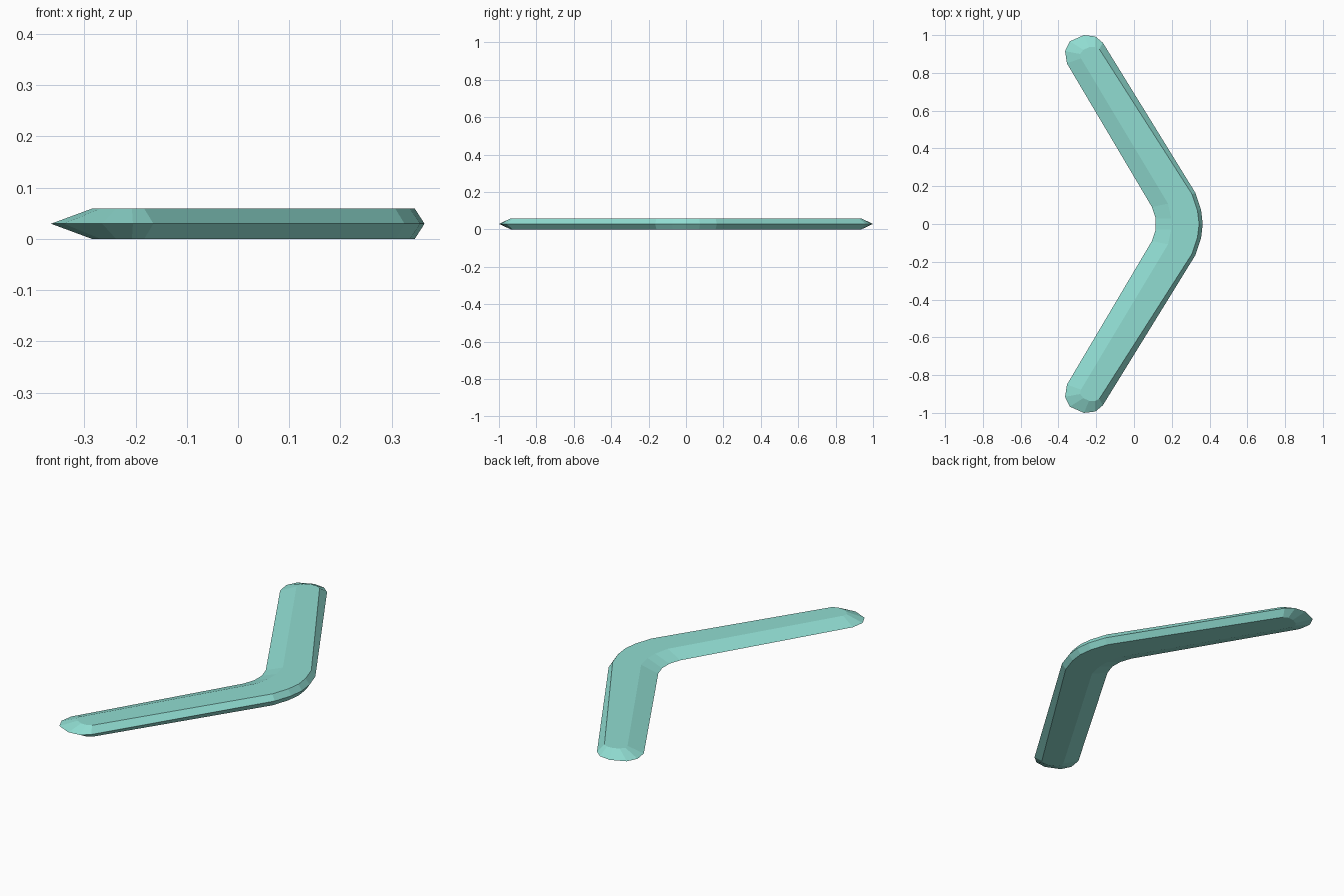
import bpy, bmesh

if "Cube" in bpy.data.objects:
    bpy.data.objects.remove(bpy.data.objects["Cube"])

H = 0.059  # total thickness

# Half outline (y >= 0) from the outer bend, around the tip, to the inner bend
rim = [(0.364, 0), (0.355, 0.075), (0.325, 0.165), (-0.165, 0.96), (-0.205, 0.993),
       (-0.265, 1.0), (-0.34, 0.967), (-0.365, 0.915), (-0.355, 0.85),
       (0.095, 0.09), (0.115, 0.03)]
# Matching border of the flat faces: narrow outer bevel, wide inner bevel
flat = [(0.345, 0), (0.336, 0.07), (0.307, 0.158), (-0.183, 0.925), (-0.207, 0.937),
        (-0.238, 0.936), (-0.268, 0.922), (-0.285, 0.9), (-0.281, 0.877),
        (0.18, 0.108), (0.197, 0.03)]


def mirrored(half):
    """Complete the loop across y = 0 (the first point lies on the axis)."""
    return half + [(x, -y) for x, y in reversed(half[1:])]


bm = bmesh.new()


def ring(half, z):
    return [bm.verts.new((x, y, z)) for x, y in mirrored(half)]


bottom, middle, top = ring(flat, 0), ring(rim, H / 2), ring(flat, H)
n = len(top)

# Bevelled sides
for a, b in ((bottom, middle), (middle, top)):
    for i in range(n):
        j = (i + 1) % n
        bm.faces.new((a[i], a[j], b[j], b[i]))
# Flat top and underside
bm.faces.new(top)
bm.faces.new(bottom[::-1])
bmesh.ops.recalc_face_normals(bm, faces=bm.faces[:])

mesh = bpy.data.meshes.new("boomerang")
bm.to_mesh(mesh)
bm.free()

teal = bpy.data.materials.new("pale teal")
teal.diffuse_color = (0.28, 0.72, 0.64, 1)
teal.use_nodes = True
teal.node_tree.nodes["Principled BSDF"].inputs["Base Color"].default_value = teal.diffuse_color
mesh.materials.append(teal)

boomerang = bpy.data.objects.new("boomerang", mesh)
bpy.context.collection.objects.link(boomerang)
